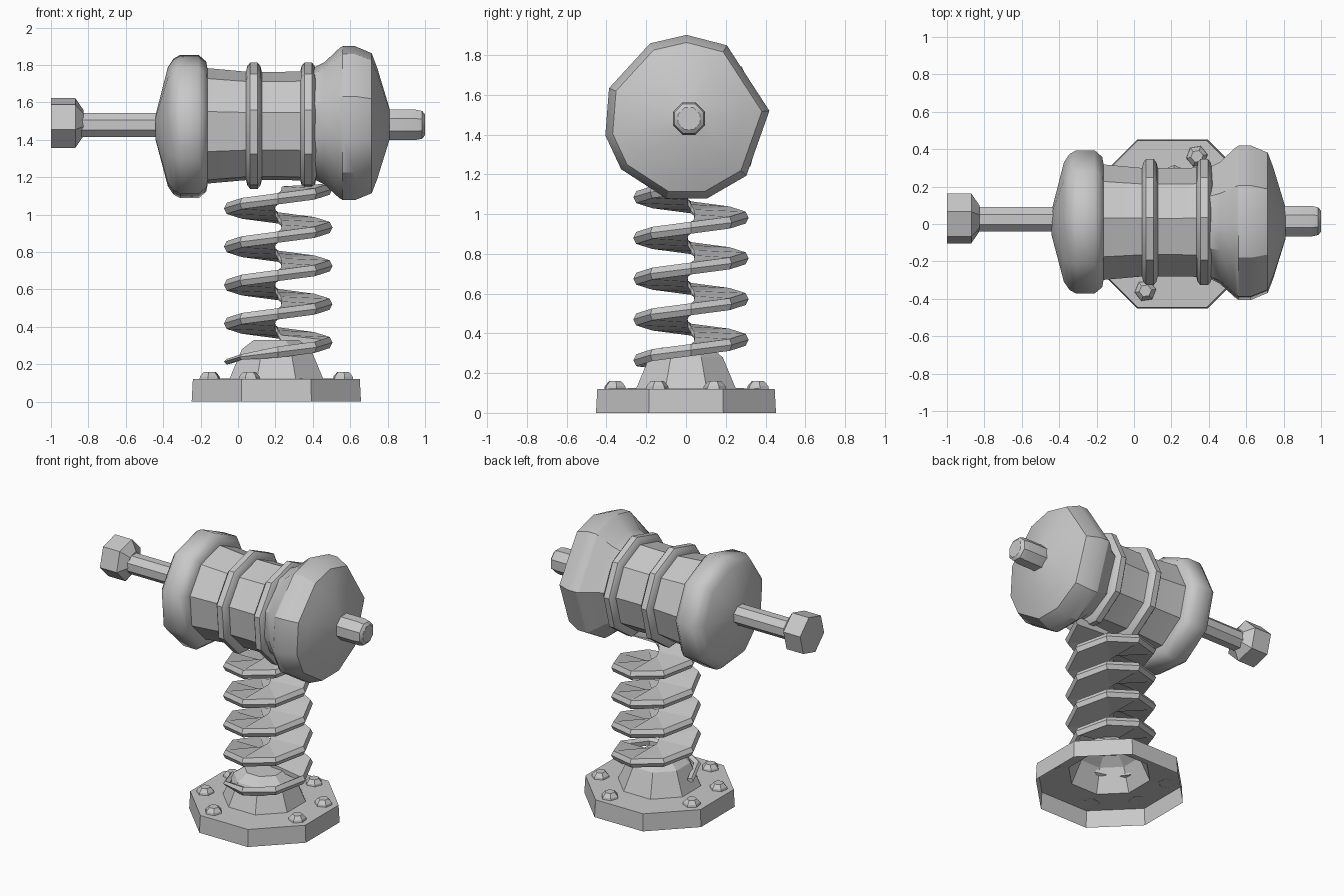
import bpy, bmesh
from math import sin, cos, radians
from mathutils import Vector

cube = bpy.data.objects.get("Cube")
if cube:
    bpy.data.objects.remove(cube)

grey = bpy.data.materials.new("plain_grey")
grey.use_nodes = True
colour = (0.58, 0.58, 0.58, 1)
grey.diffuse_color = colour
grey.node_tree.nodes["Principled BSDF"].inputs["Base Color"].default_value = colour


def finish(name, bm, smooth=None):
    """Turn a bmesh into a named object, flat or smooth by angle."""
    bmesh.ops.recalc_face_normals(bm, faces=bm.faces)
    mesh = bpy.data.meshes.new(name)
    bm.to_mesh(mesh)
    bm.free()
    mesh.materials.append(grey)
    obj = bpy.data.objects.new(name, mesh)
    bpy.context.collection.objects.link(obj)
    if smooth:
        bpy.ops.object.select_all(action='DESELECT')
        obj.select_set(True)
        bpy.context.view_layer.objects.active = obj
        bpy.ops.object.shade_smooth_by_angle(angle=radians(smooth))


def even(sides, turn):
    """Evenly spaced corner angles in degrees."""
    return [turn + 360 * i / sides for i in range(sides)]


def lathe(name, profile, angles, origin, along_x=False, caps=(True, True), smooth=None):
    """Revolve (position, radius) pairs around z, or around x."""
    bm = bmesh.new()
    rings = []
    for pos, r in profile:
        ring = []
        for a in map(radians, angles):
            u, v = r * cos(a), r * sin(a)
            co = Vector((pos, u, v)) if along_x else Vector((u, v, pos))
            ring.append(bm.verts.new(co + Vector(origin)))
        rings.append(ring)
    for low, high in zip(rings, rings[1:]):
        for i in range(len(angles)):
            j = (i + 1) % len(angles)
            bm.faces.new((low[i], low[j], high[j], high[i]))
    for use, ring in zip(caps, (rings[0], rings[-1])):
        if use:
            bm.faces.new(ring)
    finish(name, bm, smooth)


CX = 0.205  # centre of the stand

# Hollow octagonal foot with a raised cone in the middle
lathe("base_plate", [(0, 0.49), (0.12, 0.483), (0.125, 0.27), (0.28, 0.2), (0.33, 0.13)],
      even(8, 22.5), (CX, 0, 0), caps=(False, True))

# Bolts around the foot
for n, angle in enumerate((22, 70, 157, 202, 248, 338)):
    a = radians(angle)
    lathe(f"base_bolt_{n + 1}", [(0.121, 0.058), (0.135, 0.055), (0.16, 0.033)], even(6, angle),
          (CX + 0.385 * cos(a), 0.385 * sin(a), 0), caps=(False, True))


def spring():
    """Coil climbing counter-clockwise: a thin loop round the cone, then broad blades."""
    bm = bmesh.new()
    steps = 8
    previous = None
    for i in range(-2, 35):
        a = radians(-90 + 360 * i / steps)
        z = 0.265 + 0.205 * i / steps
        inner = 0.245 if i < 3 else 0.02
        half = 0.015 if i < 0 else 0.03
        section = [(inner, -half * 0.5), (0.275, -half), (0.29, 0), (0.275, half), (inner, half * 0.5)]
        ring = [bm.verts.new((CX + 0.01 + r * cos(a), 0.025 + r * sin(a), z + dz)) for r, dz in section]
        if previous:
            for k in range(len(ring)):
                m = (k + 1) % len(ring)
                bm.faces.new((previous[k], previous[m], ring[m], ring[k]))
        else:
            bm.faces.new(ring)
        previous = ring
    bm.faces.new(previous)
    finish("coil_spring", bm)


spring()

# Barrel: left cap, waisted body and unevenly cornered flared right cap
AXIS = (0, 0.005, 1.47)
NINE = even(9, 5)
lathe("barrel_left_cap", [(-0.44, 0.07), (-0.375, 0.325), (-0.345, 0.37), (-0.31, 0.39),
                          (-0.21, 0.39), (-0.17, 0.355), (-0.16, 0.3)],
      NINE, (0, 0.005, 1.465), along_x=True, smooth=45)
lathe("barrel_body", [(-0.17, 0.315), (0.05, 0.295), (0.25, 0.295), (0.41, 0.3)],
      NINE, AXIS, along_x=True, smooth=35)
lathe("barrel_right_cap", [(0.4, 0.3), (0.46, 0.33), (0.54, 0.405), (0.56, 0.418), (0.625, 0.418),
                           (0.715, 0.38), (0.745, 0.3), (0.81, 0.085)],
      (5, 61, 90, 116, 159, 192, 218, 256, 284, 316), (0, 0.003, 1.483), along_x=True, smooth=30)

# Raised bands around the body
for name, x in (("left_band", 0.085), ("right_band", 0.375)):
    lathe(name, [(x - 0.045, 0.285), (x - 0.035, 0.325), (x - 0.02, 0.344), (x + 0.02, 0.344),
                 (x + 0.035, 0.325), (x + 0.045, 0.285)],
          NINE, AXIS, along_x=True, smooth=30)

# Rods and end nut
lathe("left_rod", [(-0.87, 0.07), (-0.42, 0.07)], even(8, 22.5), (0, 0.025, 1.48),
      along_x=True, smooth=30)
lathe("end_nut", [(-1, 0.138), (-0.87, 0.138), (-0.825, 0.07)], even(6, 15), (0, 0.03, 1.49),
      along_x=True)
lathe("right_rod", [(0.79, 0.088), (0.95, 0.088), (0.985, 0.08), (1, 0.06)], even(8, 22.5),
      (0, 0.015, 1.48), along_x=True, smooth=30)
